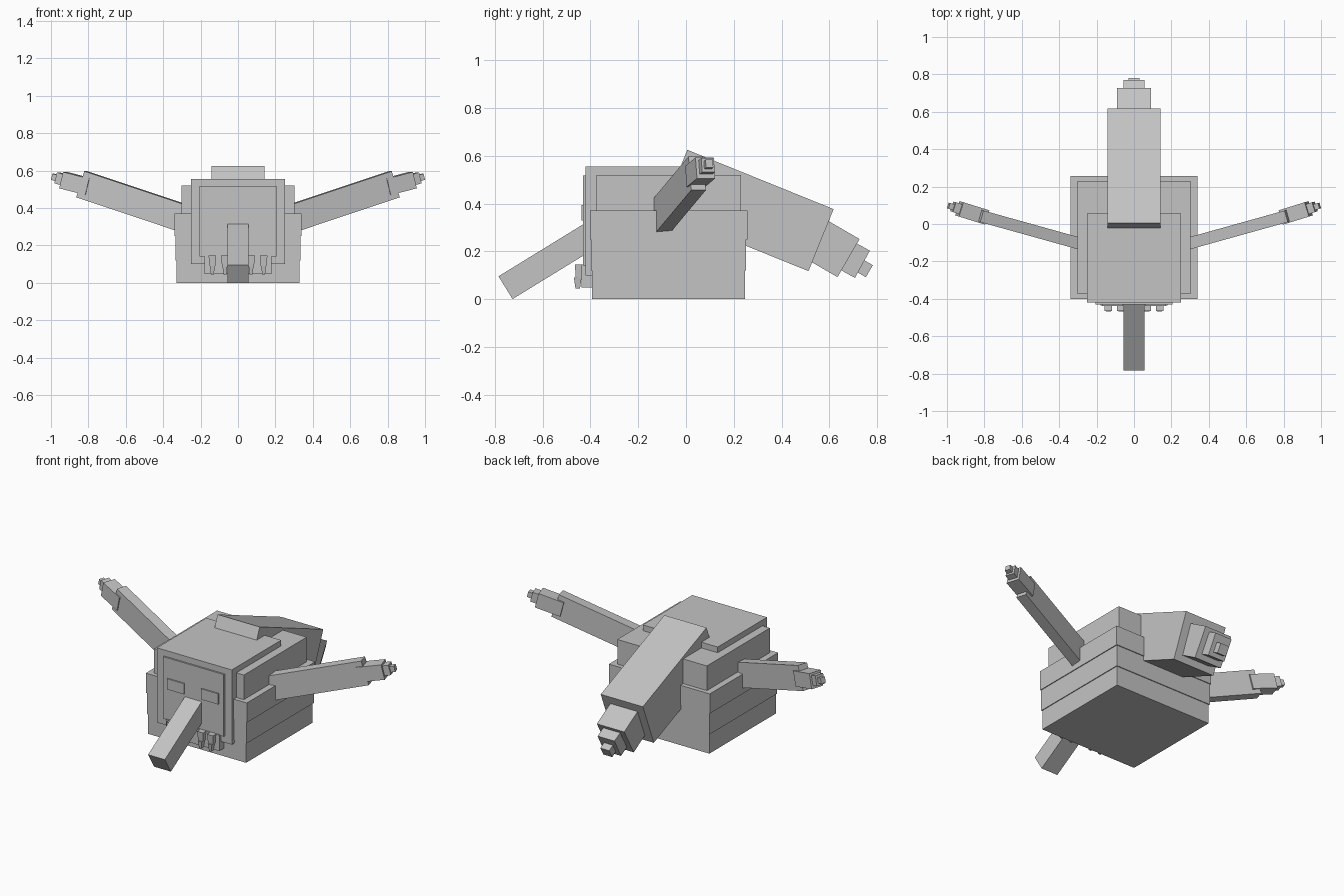
import bpy
import bmesh
from mathutils import Vector, Matrix

cube = bpy.data.objects.get("Cube")
if cube:
    bpy.data.objects.remove(cube, do_unlink=True)

grey = bpy.data.materials.new("plain grey")
grey.use_nodes = True
COLOUR = (0.55, 0.55, 0.55, 1)
grey.diffuse_color = COLOUR
grey.node_tree.nodes["Principled BSDF"].inputs["Base Color"].default_value = COLOUR


def make(name, matrix, taper=1.0):
    """Unit cube under a matrix; taper narrows its lower face."""
    bm = bmesh.new()
    bmesh.ops.create_cube(bm, size=1)
    for v in bm.verts:
        if v.co.z < 0:
            v.co.x *= taper
            v.co.y *= taper
    bmesh.ops.transform(bm, matrix=matrix, verts=bm.verts)
    mesh = bpy.data.meshes.new(name)
    bm.to_mesh(mesh)
    bm.free()
    mesh.materials.append(grey)
    ob = bpy.data.objects.new(name, mesh)
    bpy.context.collection.objects.link(ob)
    return ob


def block(name, x, y, z, taper=1.0):
    """Upright box from ranges along each axis."""
    size = Vector((x[1] - x[0], y[1] - y[0], z[1] - z[0]))
    mid = Vector((sum(x), sum(y), sum(z))) / 2
    return make(name, Matrix.Translation(mid) @ Matrix.Diagonal(size).to_4x4(), taper)


def beam(name, start, end, width, height):
    """Box running from start to end, level across its width."""
    a, b = Vector(start), Vector(end)
    d = (b - a).normalized()
    side = d.cross(Vector((0, 0, 1))).normalized()
    up = side.cross(d)
    rot = Matrix((side, d, up)).transposed().to_4x4()
    size = Matrix.Diagonal((width, (b - a).length, height, 1))
    return make(name, Matrix.Translation((a + b) / 2) @ rot @ size)


def sym(w):
    return (-w, w)


# Body: slightly stepped lower layers and a narrower upper torso
block("body_bottom", sym(0.33), (-0.393, 0.247), (0, 0.12))
block("body_middle", sym(0.335), (-0.397, 0.252), (0.12, 0.25))
block("body_top", sym(0.34), (-0.401, 0.257), (0.25, 0.37))
block("torso", sym(0.302), (-0.375, 0.23), (0.3, 0.52))

# Head with face plate and jaw
block("head", sym(0.252), (-0.42, 0.055), (0.1, 0.555))
block("face_plate", sym(0.205), (-0.43, -0.41), (0.14, 0.518))
block("jaw", sym(0.18), (-0.437, -0.39), (0.048, 0.145))

# Trunk
beam("trunk", (0, -0.33, 0.309), (0, -0.755, 0.048), 0.113, 0.112)

# Tail: thick base and three shrinking segments
beam("tail_base", (0, -0.047, 0.495), (0, 0.565, 0.247), 0.284, 0.28)
beam("tail_second", (0, 0.5, 0.276), (0, 0.68, 0.172), 0.184, 0.184)
beam("tail_third", (0, 0.62, 0.211), (0, 0.738, 0.146), 0.114, 0.13)
beam("tail_tip", (0, 0.69, 0.162), (0, 0.767, 0.117), 0.06, 0.058)

for side, s in (("left", 1), ("right", -1)):
    # Eyes
    block(side + "_eye", sorted((s * 0.058, s * 0.172)), (-0.438, -0.429), (0.33, 0.395))
    # Teeth
    for kind, cx in (("inner", 0.07), ("outer", 0.137)):
        x = s * cx
        block(f"{side}_{kind}_tooth", (x - 0.02, x + 0.02), (-0.465, -0.425), (0.09, 0.145), 0.8)
        block(f"{side}_{kind}_tooth_point", (x - 0.013, x + 0.013), (-0.469, -0.437), (0.045, 0.09), 0.6)
    # Arms with hand and fingertip segments
    beam(side + "_arm", (s * 0.2, -0.13, 0.315), (s * 0.835, 0.047, 0.527), 0.064, 0.147)
    beam(side + "_hand", (s * 0.795, 0.038, 0.513), (s * 0.934, 0.081, 0.549), 0.08, 0.09)
    beam(side + "_finger", (s * 0.9, 0.071, 0.543), (s * 0.967, 0.092, 0.561), 0.055, 0.06)
    beam(side + "_fingertip", (s * 0.94, 0.083, 0.553), (s * 0.992, 0.098, 0.567), 0.032, 0.034)
